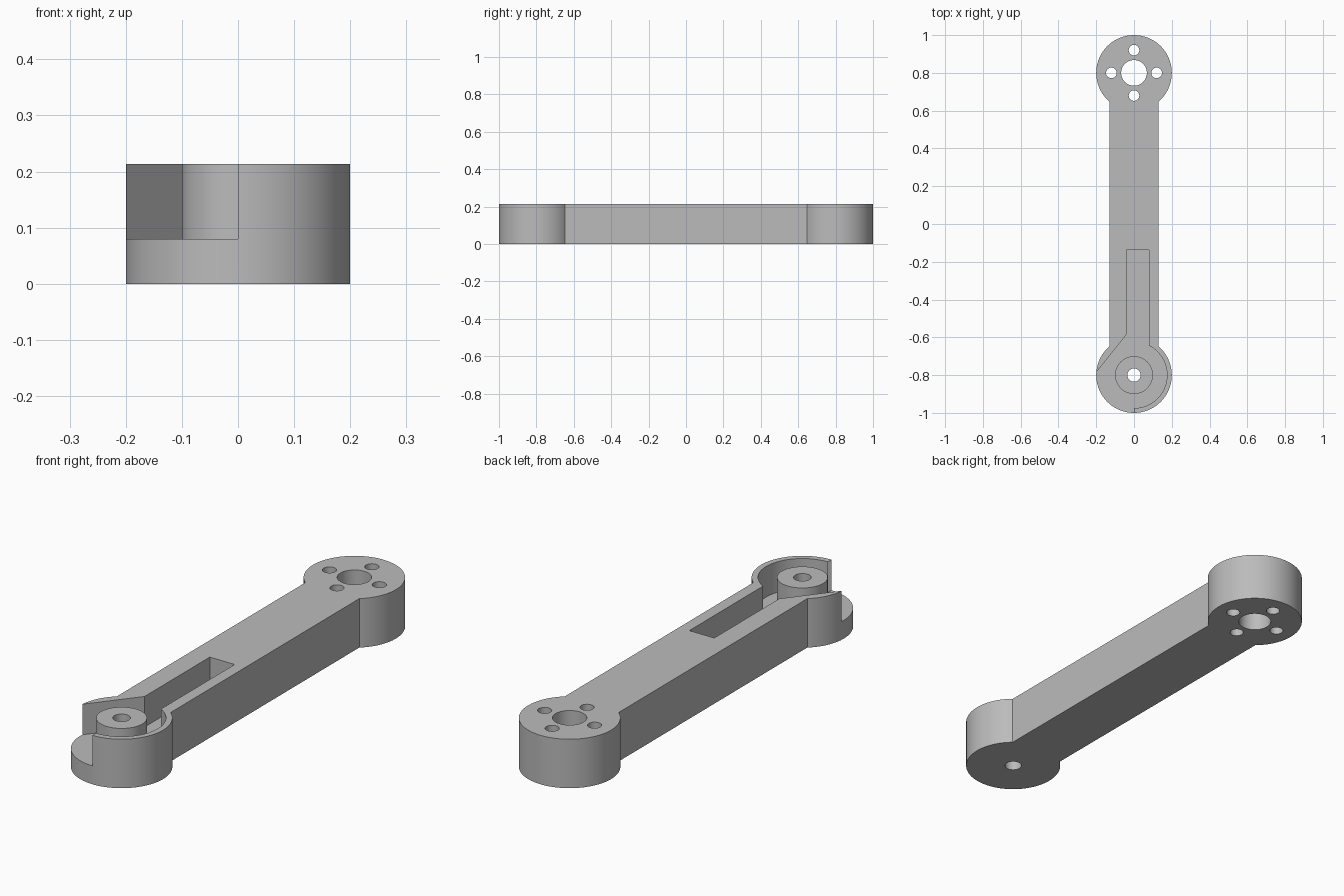
import bpy, bmesh, math

if "Cube" in bpy.data.objects:
    bpy.data.objects.remove(bpy.data.objects["Cube"], do_unlink=True)

H = 0.213        # arm thickness
FLOOR = 0.08     # pocket floor height
R = 0.2          # end radius
W = 0.13         # half width of the bar
END = 0.8        # distance of both pivots from the middle
POCKET = 0.175   # pocket radius

grey = bpy.data.materials.new("plain grey")
grey.use_nodes = True
grey.diffuse_color = (0.5, 0.5, 0.5, 1)
grey.node_tree.nodes["Principled BSDF"].inputs["Base Color"].default_value = (0.5, 0.5, 0.5, 1)


def arc(cy, r, a0, a1, n=64):
    """Points on an arc around (0, cy), angles in radians."""
    return [(r * math.cos(a0 + (a1 - a0) * i / n), cy + r * math.sin(a0 + (a1 - a0) * i / n))
            for i in range(n + 1)]


def prism(name, outline, z0, z1):
    """Extrude a flat outline between two heights."""
    bm = bmesh.new()
    face = bm.faces.new([bm.verts.new((x, y, z0)) for x, y in outline])
    top = bmesh.ops.extrude_face_region(bm, geom=[face])["geom"]
    bmesh.ops.translate(bm, vec=(0, 0, z1 - z0),
                        verts=[v for v in top if isinstance(v, bmesh.types.BMVert)])
    bmesh.ops.recalc_face_normals(bm, faces=bm.faces)
    mesh = bpy.data.meshes.new(name)
    bm.to_mesh(mesh)
    bm.free()
    mesh.materials.append(grey)
    obj = bpy.data.objects.new(name, mesh)
    bpy.context.collection.objects.link(obj)
    return obj


def disc(name, x, y, r, z0, z1, n=48):
    ring = [(px + x, py) for px, py in arc(y, r, 0, math.tau, n)[:-1]]
    return prism(name, ring, z0, z1)


def combine(target, tool, operation):
    """Apply a boolean and remove its helper."""
    mod = target.modifiers.new(operation.lower(), "BOOLEAN")
    mod.operation, mod.solver, mod.object = operation, "EXACT", tool
    bpy.context.view_layer.objects.active = target
    bpy.ops.object.modifier_apply(modifier=mod.name)
    bpy.data.objects.remove(tool, do_unlink=True)


# Bar with a round end at each pivot
t = math.acos(W / R)
outline = arc(END, R, -t, math.pi + t, 96) + arc(-END, R, math.pi - t, math.tau + t, 96)
arm = prism("link_arm", outline, 0, H)

# Pocket: round recess, slot up the bar, and an open front right side
slot_right, slot_left, slot_end = 0.08, -0.04, -0.137
b = math.acos(slot_right / POCKET)
pocket = arc(-END, POCKET, -math.pi / 2, b)
pocket += [(slot_right, slot_end), (slot_left, slot_end), (slot_left, -0.585),
           (-0.199, -0.785), (-0.3, -0.785), (-0.3, -1.1), (0, -1.1)]
combine(arm, prism("pocket_cutter", pocket, FLOOR, H + 0.1), "DIFFERENCE")

# Raised boss around the front pivot
combine(arm, disc("pivot_boss", 0, -END, 0.1, FLOOR - 0.03, H), "UNION")

# Through holes: front pivot, back pivot and four screw holes
holes = [(0, -END, 0.035), (0, END, 0.068)]
holes += [(0.12 * math.cos(k * math.pi / 2), END + 0.12 * math.sin(k * math.pi / 2), 0.028)
          for k in range(4)]
for x, y, r in holes:
    combine(arm, disc("hole_cutter", x, y, r, -0.1, H + 0.1), "DIFFERENCE")

# Smooth round walls, crisp edges
bpy.ops.object.select_all(action="DESELECT")
arm.select_set(True)
bpy.context.view_layer.objects.active = arm
bpy.ops.object.shade_smooth_by_angle(angle=math.radians(30))
